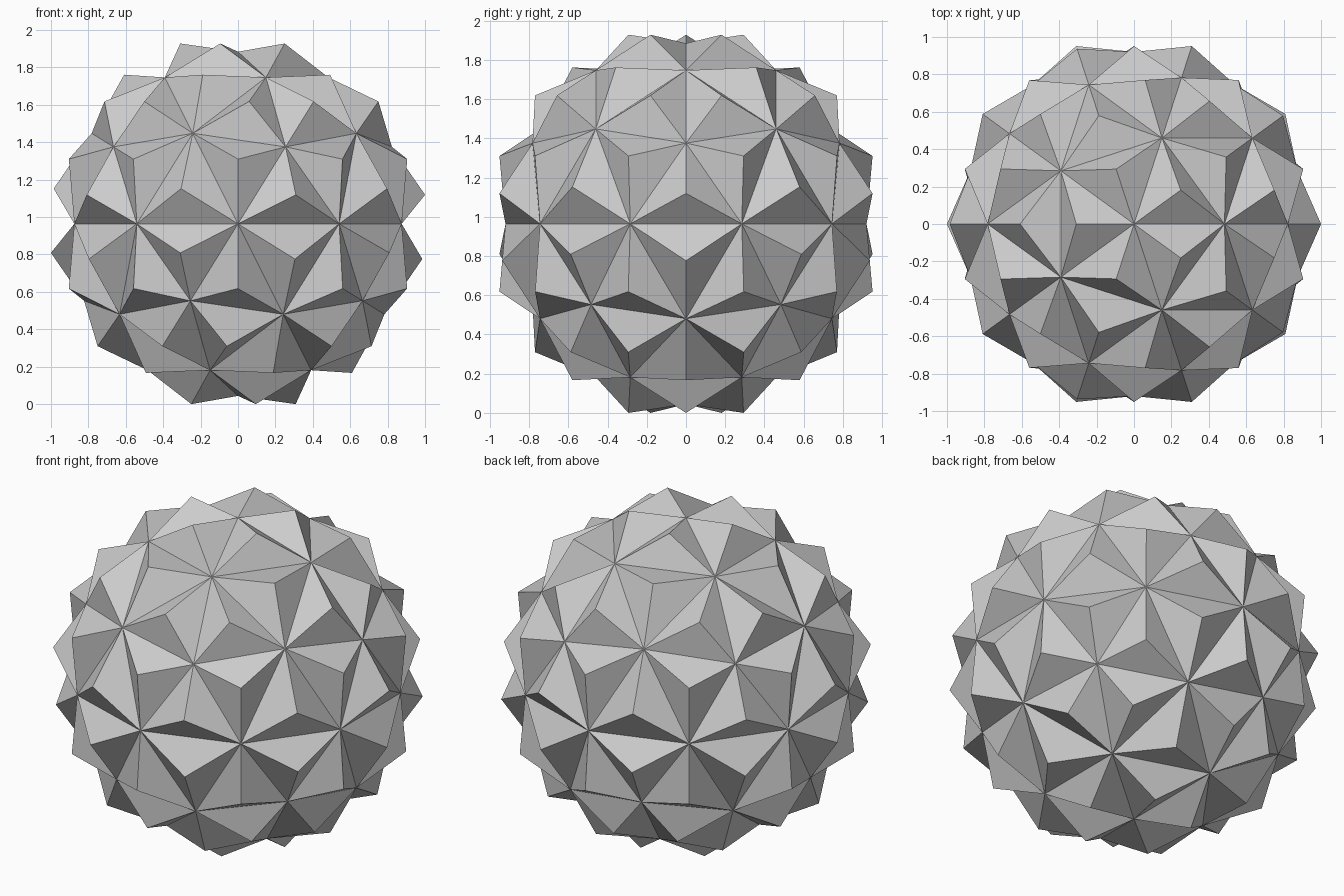
import bpy
import bmesh

RADIUS = 0.92        # valley corners
SPIKE = 0.1437       # pyramid height above each facet

cube = bpy.data.objects.get("Cube")
if cube:
    bpy.data.objects.remove(cube, do_unlink=True)

# Plain grey finish
grey = bpy.data.materials.new("light_grey")
grey.use_nodes = True
colour = (0.6, 0.6, 0.6, 1.0)
grey.diffuse_color = colour
grey.node_tree.nodes["Principled BSDF"].inputs["Base Color"].default_value = colour

# Faceted ball with a low pyramid raised on every triangle
bm = bmesh.new()
bmesh.ops.create_icosphere(bm, subdivisions=2, radius=RADIUS)
bm.normal_update()
bmesh.ops.poke(bm, faces=bm.faces[:], offset=SPIKE, center_mode='MEAN',
               use_relative_offset=False)
bmesh.ops.recalc_face_normals(bm, faces=bm.faces[:])

# Rest the lowest tips on the ground
lowest = min(v.co.z for v in bm.verts)
bmesh.ops.translate(bm, verts=bm.verts[:], vec=(0, 0, -lowest))

mesh = bpy.data.meshes.new("spiked_ball")
bm.to_mesh(mesh)
bm.free()
mesh.materials.append(grey)
ball = bpy.data.objects.new("spiked_ball", mesh)
bpy.context.collection.objects.link(ball)
